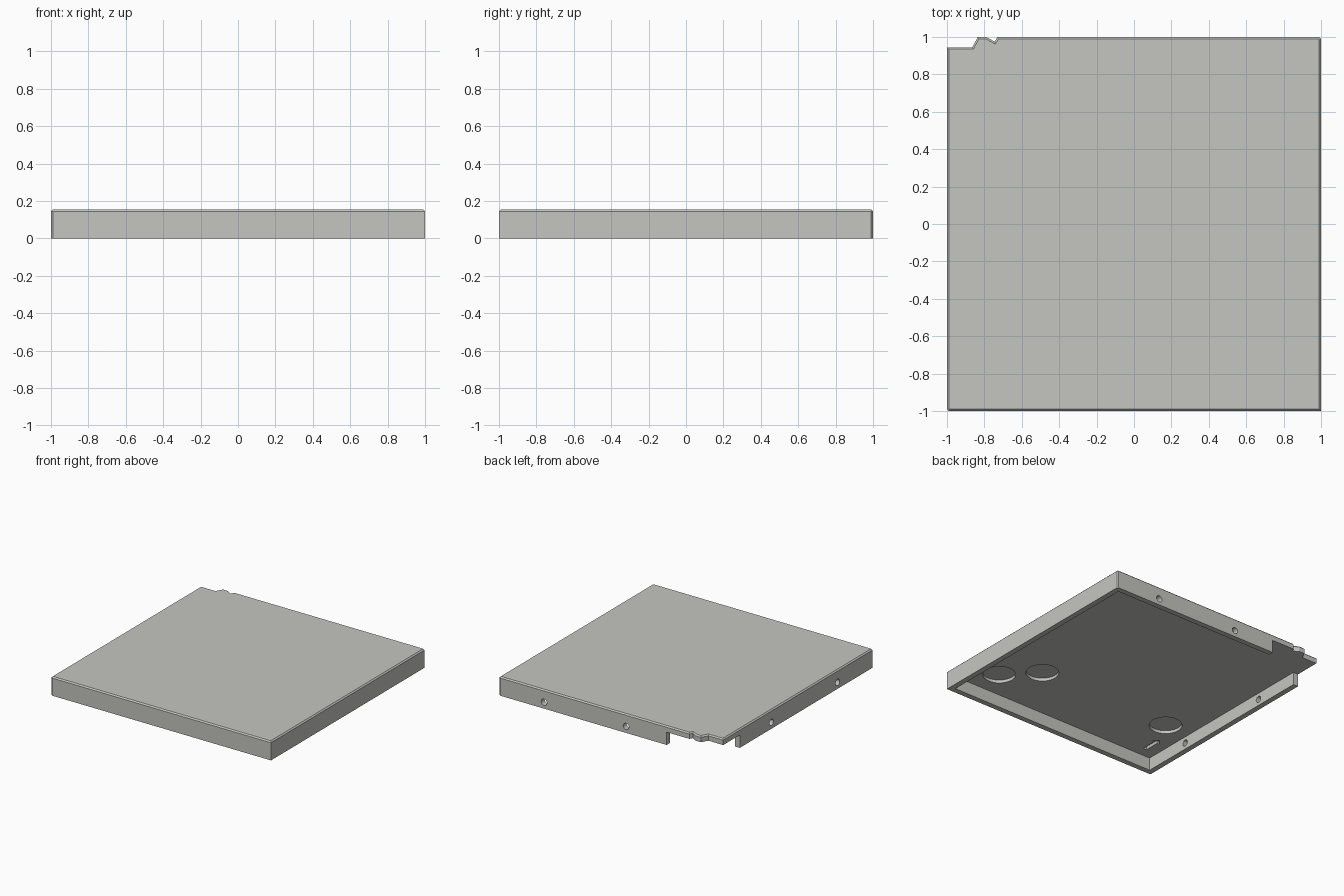
import bpy, bmesh, math
from mathutils import Matrix, Vector

if "Cube" in bpy.data.objects:
    bpy.data.objects.remove(bpy.data.objects["Cube"])

HEIGHT = 0.155       # total height
DECK = 0.105         # underside of the top plate
WALL = 0.045         # wall thickness
CHAMFER = 0.01

grey = bpy.data.materials.new("warm_grey")
grey.diffuse_color = (0.56, 0.56, 0.53, 1)
grey.use_nodes = True
grey.node_tree.nodes["Principled BSDF"].inputs["Base Color"].default_value = grey.diffuse_color


def prism(name, points, z0, z1, chamfer=0):
    """Extrude a flat outline upwards, optionally chamfering its top rim."""
    bm = bmesh.new()
    base = bm.faces.new([bm.verts.new((x, y, z0)) for x, y in points])
    top = bmesh.ops.extrude_face_region(bm, geom=[base], use_keep_orig=True)["geom"]
    bmesh.ops.translate(bm, vec=(0, 0, z1 - z0),
                        verts=[v for v in top if isinstance(v, bmesh.types.BMVert)])
    bmesh.ops.recalc_face_normals(bm, faces=bm.faces)
    if chamfer:
        rim = [e for e in bm.edges if all(v.co.z > z1 - 1e-5 for v in e.verts)]
        bmesh.ops.bevel(bm, geom=rim, offset=chamfer, segments=1, affect='EDGES')
    return finish(name, bm)


def cylinder(name, center, radius, depth, axis):
    """Round cutter along the given axis."""
    bm = bmesh.new()
    turn = Vector((0, 0, 1)).rotation_difference(Vector(axis)).to_matrix().to_4x4()
    bmesh.ops.create_cone(bm, cap_ends=True, segments=48, radius1=radius,
                          radius2=radius, depth=depth,
                          matrix=Matrix.Translation(center) @ turn)
    return finish(name, bm)


def finish(name, bm):
    mesh = bpy.data.meshes.new(name)
    bm.to_mesh(mesh)
    bm.free()
    mesh.materials.append(grey)
    ob = bpy.data.objects.new(name, mesh)
    bpy.context.collection.objects.link(ob)
    return ob


def box(name, x0, x1, y0, y1, z0, z1):
    return prism(name, [(x0, y0), (x1, y0), (x1, y1), (x0, y1)], z0, z1)


def cut(body, cutter):
    """Subtract a cutter and discard it."""
    mod = body.modifiers.new("cut", 'BOOLEAN')
    mod.operation, mod.solver, mod.object = 'DIFFERENCE', 'EXACT', cutter
    bpy.context.view_layer.objects.active = body
    bpy.ops.object.modifier_apply(modifier=mod.name)
    bpy.data.objects.remove(cutter)


# Shallow tray outline with the stepped and nicked back left corner
c = CHAMFER
outline = [(-1 + c, -1), (1, -1), (1, 1 - c), (1 - c, 1),
           (-0.73, 1), (-0.745, 0.975), (-0.79, 1), (-0.835, 1),
           (-0.865, 0.945), (-1, 0.945), (-1, -1 + c)]
tray = prism("tray_panel", outline, 0, HEIGHT, CHAMFER)

# Hollow underside, and the walls removed below the plate at the stepped corner
inner = 1 - WALL
cut(tray, box("hollow", -inner, inner, -inner, inner, -0.1, DECK))
cut(tray, box("corner_gap", -1.2, -0.525, 0.73, 1.2, -0.1, DECK))

# Screw holes through the back and left walls
for x in (0.59, -0.155):
    cut(tray, cylinder("back_hole", (x, 1, 0.053), 0.026, 0.2, (0, 1, 0)))
for y in (0.32, -0.54):
    cut(tray, cylinder("left_hole", (-1, y, 0.053), 0.026, 0.2, (1, 0, 0)))

# Round pockets and a small slot sunk into the plate underside
for x, y in ((0.72, -0.72), (0.49, -0.49), (-0.73, -0.50)):
    cut(tray, cylinder("round_pocket", (x, y, DECK), 0.124, 0.05, (0, 0, 1)))
slot = [(-0.825, -0.875), (-0.825, -0.75), (-0.805, -0.75), (-0.84, -0.70),
        (-0.875, -0.75), (-0.855, -0.75), (-0.855, -0.875)]
cut(tray, prism("slot", slot, DECK - 0.03, DECK + 0.025))

# Flat faces with smooth round bores
bpy.ops.object.select_all(action='DESELECT')
tray.select_set(True)
bpy.context.view_layer.objects.active = tray
bpy.ops.object.shade_smooth_by_angle(angle=math.radians(20))
